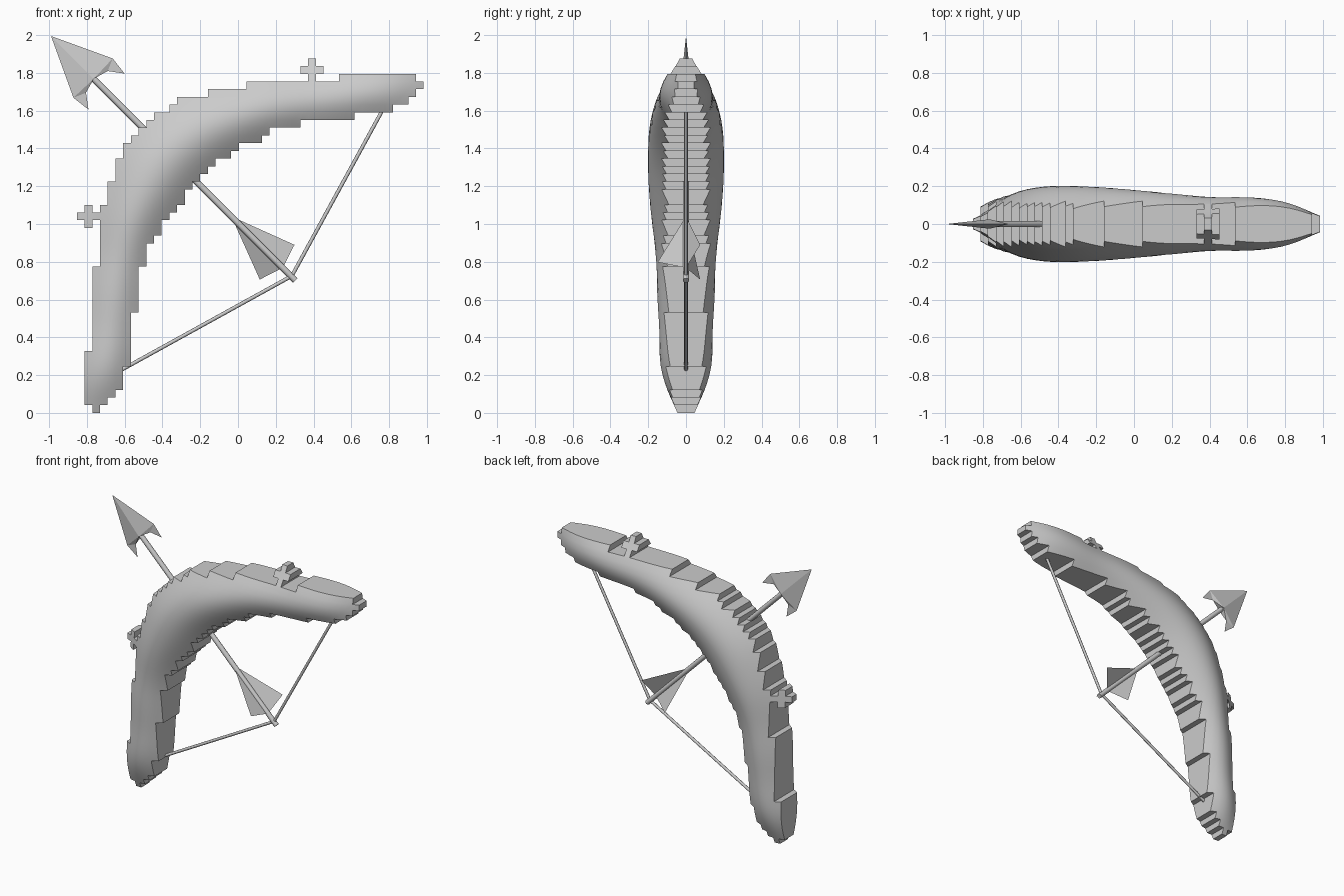
import bpy, bmesh, math
from mathutils import Vector

if "Cube" in bpy.data.objects:
    bpy.data.objects.remove(bpy.data.objects["Cube"], do_unlink=True)

grey = bpy.data.materials.new("plain_grey")
grey.use_nodes = True
COLOUR = (0.6, 0.6, 0.6, 1)
grey.diffuse_color = COLOUR
grey.node_tree.nodes["Principled BSDF"].inputs["Base Color"].default_value = COLOUR


def finish(bm, name, angle=None):
    """Turn a bmesh into a named, coloured object."""
    bmesh.ops.recalc_face_normals(bm, faces=bm.faces)
    mesh = bpy.data.meshes.new(name)
    bm.to_mesh(mesh)
    bm.free()
    mesh.materials.append(grey)
    obj = bpy.data.objects.new(name, mesh)
    bpy.context.collection.objects.link(obj)
    if angle:
        bpy.ops.object.select_all(action="DESELECT")
        obj.select_set(True)
        bpy.context.view_layer.objects.active = obj
        bpy.ops.object.shade_smooth_by_angle(angle=math.radians(angle))


def rod(name, start, end, radius, sides=8):
    """Straight capped cylinder between two points."""
    start, end = Vector(start), Vector(end)
    axis = end - start
    bm = bmesh.new()
    bmesh.ops.create_cone(bm, cap_ends=True, segments=sides, radius1=radius,
                          radius2=radius, depth=axis.length)
    turn = axis.to_track_quat("Z", "Y").to_matrix().to_4x4()
    bmesh.ops.transform(bm, matrix=turn, verts=bm.verts)
    bmesh.ops.translate(bm, vec=(start + end) / 2, verts=bm.verts)
    finish(bm, name, 50)


# Stepped bow silhouette: lower and upper row of every column of square cells
CELL = 0.0408
LEFT = -0.812
lower = [1, 0, 1, 2, 3, 6, 13, 19, 22, 23, 25, 26, 27, 29, 30, 31, 32, 33, 33, 34]
lower += [35] * 3 + [36] + [37] * 4 + [38] * 7 + [39] * 5 + [40] * 2 + [41, 42]
upper = [8, 19, 27, 30, 33, 35, 36, 37, 38, 39, 39, 40]
upper += [41] * 4 + [42] * 5 + [43] * 12 + [44] * 10 + [43]
bow_cells = {(i, j) for i, (a, b) in enumerate(zip(lower, upper)) for j in range(a, b)}


def cross(ci, cj):
    return {(ci, cj), (ci - 1, cj), (ci + 1, cj), (ci, cj - 1), (ci, cj + 1)}


def half_depth(i, j):
    """Puffed thickness: how much of the bow lies around a grid corner."""
    reach, sigma = 8, 2.8
    total = filled = 0
    for a in range(-reach, reach):
        for b in range(-reach, reach):
            w = math.exp(-((a + 0.5) ** 2 + (b + 0.5) ** 2) / (2 * sigma ** 2))
            total += w
            if (i + a, j + b) in bow_cells:
                filled += w
    return max(0.025, 0.217 * filled / total)


def puffed(name, cells):
    """Front and back skins over the cells, joined by walls along the rim."""
    bm = bmesh.new()
    corners = {}

    def corner(i, j, side):
        if (i, j, side) not in corners:
            co = (LEFT + i * CELL, side * half_depth(i, j), j * CELL)
            corners[i, j, side] = bm.verts.new(co)
        return corners[i, j, side]

    for i, j in sorted(cells):
        ring = [(i, j), (i + 1, j), (i + 1, j + 1), (i, j + 1)]
        for side in (-1, 1):
            bm.faces.new([corner(*p, side) for p in ring])
        neighbours = [(i, j - 1), (i + 1, j), (i, j + 1), (i - 1, j)]
        for k, n in enumerate(neighbours):
            if n not in cells:
                p, q = ring[k], ring[(k + 1) % 4]
                bm.faces.new([corner(*p, -1), corner(*p, 1), corner(*q, 1), corner(*q, -1)])
    finish(bm, name, 42)


puffed("bow_body", bow_cells)
puffed("upper_cross", cross(29, 44))
puffed("side_cross", cross(0, 25))

# Arrow frame: u runs back from the tip, v across in the front plane
TIP = Vector((-0.99, 0, 1.995))
BACK = Vector((1, 0, -1)).normalized()
ACROSS = Vector((1, 0, 1)).normalized()


def arrow_point(u, v=0, y=0):
    return TIP + BACK * u + ACROSS * v + Vector((0, y, 0))


rod("arrow_shaft", arrow_point(0.28), arrow_point(1.83), 0.017)

# Barbed head: thin at the edges with a ridge along the middle
bm = bmesh.new()
tip = bm.verts.new(arrow_point(0))
ridge = [bm.verts.new(arrow_point(0.32, 0, y)) for y in (-0.025, 0.025)]
for side in (-1, 1):
    shoulder, barb, inner = (bm.verts.new(arrow_point(u, side * v))
                             for u, v in ((0.315, 0.147), (0.416, 0.135), (0.343, 0.081)))
    bm.faces.new((shoulder, barb, inner))
    bm.faces.new((ridge[0], inner, ridge[1]))
    for r in ridge:
        bm.faces.new((tip, shoulder, r))
        bm.faces.new((shoulder, inner, r))
finish(bm, "arrow_head")

# Three flat vanes around the shaft
for n, label in enumerate(("front", "upper", "lower")):
    a = math.radians(120 * n)
    bm = bmesh.new()
    bm.faces.new([bm.verts.new(arrow_point(u, r * math.sin(a), -r * math.cos(a)))
                  for u, r in ((1.35, 0), (1.693, 0.15), (1.735, 0))])
    finish(bm, label + "_vane")

# Drawn string
nock = (0.285, 0, 0.725)
rod("upper_string", nock, (0.78, 0, 1.63), 0.01)
rod("lower_string", nock, (-0.64, 0, 0.215), 0.01)
